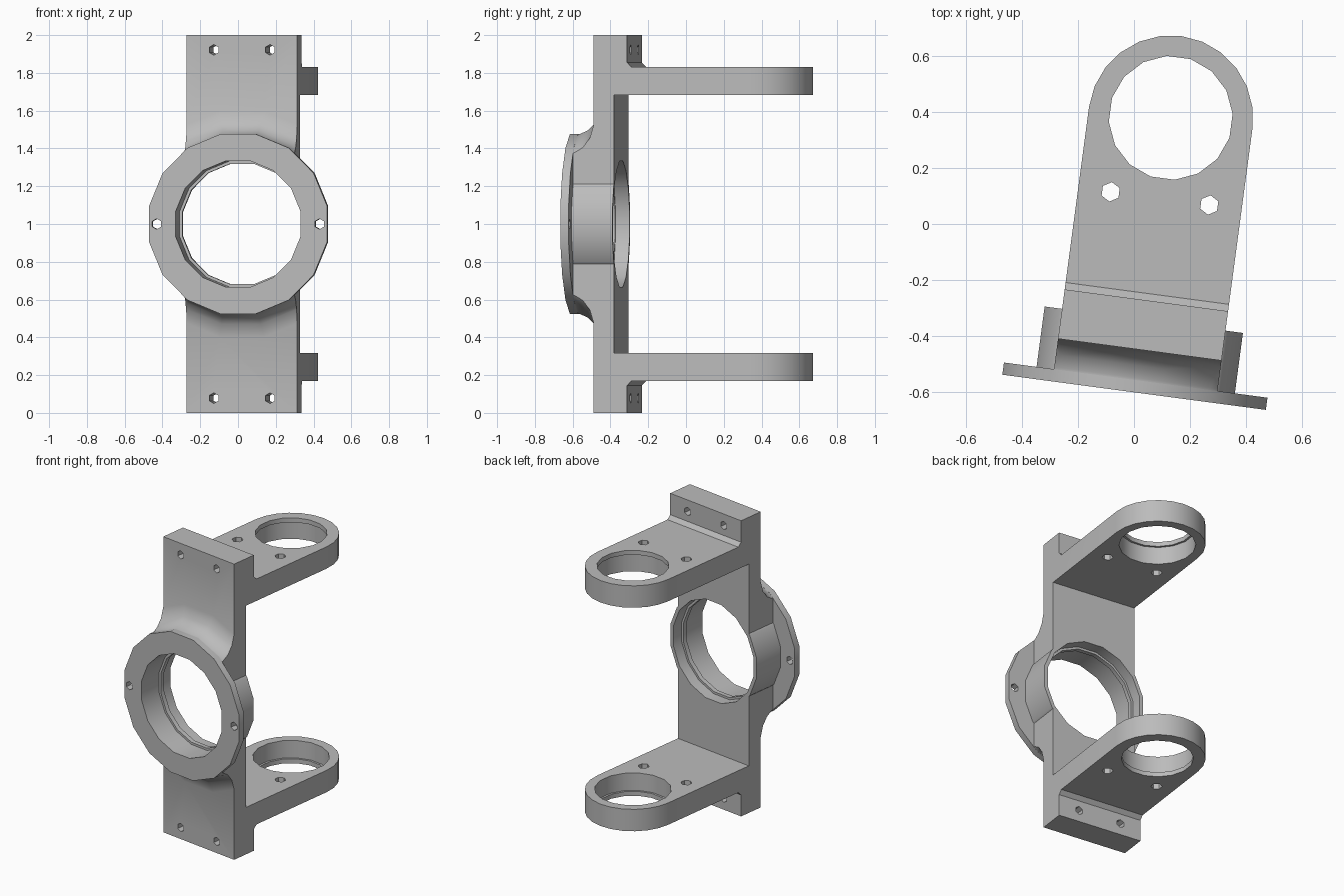
import bpy, bmesh
from math import sin, cos, pi, radians
from mathutils import Vector

if "Cube" in bpy.data.objects:
    bpy.data.objects.remove(bpy.data.objects["Cube"], do_unlink=True)

grey = bpy.data.materials.new("plain grey")
grey.use_nodes = True
grey.diffuse_color = (0.5, 0.5, 0.5, 1)
grey.node_tree.nodes["Principled BSDF"].inputs["Base Color"].default_value = grey.diffuse_color

SIDES = 16
HALF_WIDTH = 0.295
ARM_END = 0.394


def finish(name, bm):
    bmesh.ops.recalc_face_normals(bm, faces=bm.faces)
    mesh = bpy.data.meshes.new(name)
    bm.to_mesh(mesh)
    bm.free()
    mesh.materials.append(grey)
    obj = bpy.data.objects.new(name, mesh)
    bpy.context.collection.objects.link(obj)
    return obj


def prism(name, points, direction):
    """Closed outline extruded along a direction."""
    bm = bmesh.new()
    face = bm.faces.new([bm.verts.new(p) for p in points])
    new = bmesh.ops.extrude_face_region(bm, geom=[face])["geom"]
    bmesh.ops.translate(bm, vec=direction,
                        verts=[v for v in new if isinstance(v, bmesh.types.BMVert)])
    return finish(name, bm)


def lathe(name, profile, centre, axis, sides=SIDES):
    """Solid turned from (radius, position) pairs along the y or z axis."""
    bm = bmesh.new()
    rings = []
    for r, t in profile:
        ring = []
        for i in range(sides):
            a = 2 * pi * (i + 0.5) / sides
            p, q = r * cos(a), r * sin(a)
            offset = Vector((p, t, q)) if axis == "y" else Vector((p, q, t))
            ring.append(bm.verts.new(Vector(centre) + offset))
        rings.append(ring)
    for lower, upper in zip(rings, rings[1:]):
        for i in range(sides):
            j = (i + 1) % sides
            bm.faces.new((lower[i], lower[j], upper[j], upper[i]))
    bm.faces.new(rings[0])
    bm.faces.new(rings[-1])
    return finish(name, bm)


def combine(target, tool, operation):
    mod = target.modifiers.new("join", "BOOLEAN")
    mod.operation, mod.solver, mod.object = operation, "EXACT", tool
    bpy.context.view_layer.update()
    result = bpy.data.meshes.new_from_object(
        target.evaluated_get(bpy.context.evaluated_depsgraph_get()))
    target.modifiers.clear()
    target.data = result
    bpy.data.objects.remove(tool, do_unlink=True)


# C-shaped side profile: thick end blocks, chamfers, arms and thin web
upper = [(-0.443, 2), (-0.265, 2), (-0.265, 1.855), (-0.24, 1.83),
         (0.8, 1.83), (0.8, 1.682), (-0.335, 1.682)]
side = upper + [(v, 2 - z) for v, z in reversed(upper)]
bracket = prism("bracket_frame", [(-0.5, v, z) for v, z in side], (1, 0, 0))

# Flared neck between the plate and the round flange
flare = [(0.482, -0.58), (0.485, -0.545), (0.505, -0.5), (0.54, -0.465),
         (0.61, -0.443), (0.61, -0.4)]
combine(bracket, lathe("neck_flare", flare, (0, 0, 1), "y"), "UNION")

# Trim to the plan outline with rounded arm ends
plan = [(HALF_WIDTH, -0.8, -1), (-HALF_WIDTH, -0.8, -1)]
for i in range(13):
    a = pi - pi * i / 12
    plan.append((HALF_WIDTH * cos(a), ARM_END + HALF_WIDTH * sin(a), -1))
combine(bracket, prism("plan_trim", plan, (0, 0, 4)), "INTERSECT")

# Round barrel and front flange
combine(bracket, lathe("barrel", [(0.365, -0.57), (0.365, -0.335)], (0, 0, 1), "y"), "UNION")
combine(bracket, lathe("flange", [(0.485, -0.597), (0.485, -0.553)], (0, 0, 1), "y"), "UNION")

# Main bore with a narrow inner lip
bore = [(0.34, -0.8), (0.34, -0.44), (0.325, -0.44), (0.325, -0.41),
        (0.34, -0.41), (0.34, -0.2)]
combine(bracket, lathe("main_bore", bore, (0, 0, 1), "y"), "DIFFERENCE")

# Arm bores, each with a lip at the outer face, and paired screw holes
for s in (-1, 1):
    arm_bore = [(0.236, 0.6 * s), (0.236, 0.8 * s), (0.222, 0.8 * s), (0.222, 0.95 * s)]
    combine(bracket, lathe("arm_bore", arm_bore, (0, ARM_END, 1), "z"), "DIFFERENCE")
    for x in (-1, 1):
        combine(bracket, lathe("arm_hole", [(0.035, 0.6 * s), (0.035, 0.95 * s)],
                               (0.178 * x, 0.103, 1), "z", 6), "DIFFERENCE")
        combine(bracket, lathe("plate_hole", [(0.028, -0.6), (0.028, -0.1)],
                               (0.15 * x, 0, 1 + 0.922 * s), "y", 6), "DIFFERENCE")
    combine(bracket, lathe("flange_hole", [(0.028, -0.7), (0.028, -0.45)],
                           (0.435 * s, 0, 1), "y", 6), "DIFFERENCE")

# Turn the finished bracket slightly about the vertical
turn = radians(-7.6)
bracket.rotation_euler.z = turn
bracket.location = (0.08 * cos(turn), 0.08 * sin(turn), 0)
bpy.ops.object.select_all(action="DESELECT")
bracket.select_set(True)
bpy.context.view_layer.objects.active = bracket
bpy.ops.object.shade_smooth_by_angle(angle=radians(32))
